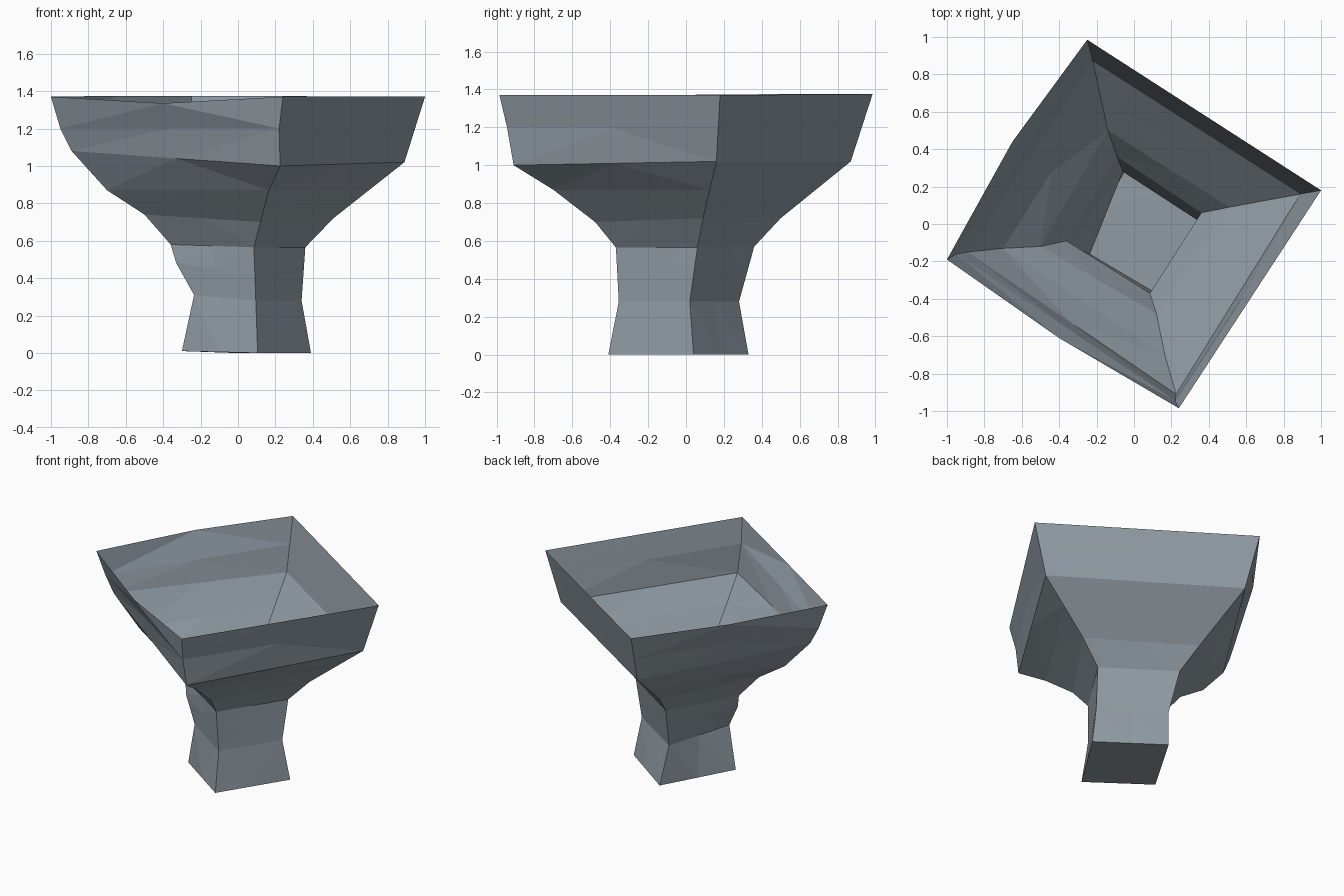
import bpy
import bmesh
from mathutils import Vector

default_cube = bpy.data.objects.get("Cube")
if default_cube:
    bpy.data.objects.remove(default_cube, do_unlink=True)

# Single blue-grey stone colour
stone = bpy.data.materials.new("blue_grey_stone")
stone.use_nodes = True
stone_colour = (0.28, 0.33, 0.37, 1)
stone.diffuse_color = stone_colour
stone.node_tree.nodes["Principled BSDF"].inputs["Base Color"].default_value = stone_colour

# Corner profiles from foot to rim: row number -> position on that row
left_corner = {0: (-.3, -.14, .01), 1: (-.235, -.16, .31), 2: (-.33, -.12, .48),
               3: (-.36, -.09, .58), 4: (-.5, -.12, .74), 5: (-.7, -.13, .87),
               6: (-.89, -.15, 1.08), 7: (-.95, -.16, 1.2), 8: (-1, -.19, 1.37)}
front_corner = {0: (.105, -.41, 0), 1: (.095, -.355, .28), 3: (.085, -.37, .565),
                4: (.12, -.48, .7), 5: (.165, -.7, .87), 6: (.225, -.91, 1),
                7: (.22, -.945, 1.2), 8: (.24, -.985, 1.37)}
right_corner = {0: (.39, .04, 0), 1: (.34, .02, .28), 3: (.36, .06, .565),
                4: (.51, .09, .72), 6: (.89, .16, 1.02), 8: (1, .18, 1.37)}
back_corner = {0: (-.02, .33, 0), 1: (-.06, .28, .28), 3: (-.09, .36, .57),
               4: (-.14, .5, .72), 6: (-.22, .87, 1.02), 8: (-.25, .985, 1.375)}
corners = [left_corner, front_corner, right_corner, back_corner]
RIM_ROW = 8


def corner_point(profile, row):
    """Position on a corner, interpolated where the row has no key."""
    below = max(key for key in profile if key <= row)
    above = min(key for key in profile if key >= row)
    if below == above:
        return Vector(profile[row])
    blend = (row - below) / (above - below)
    return Vector(profile[below]).lerp(Vector(profile[above]), blend)


# Each ring alternates corners and wall midpoints
def ring_points(row):
    points = []
    for index, profile in enumerate(corners):
        start = corner_point(profile, row)
        end = corner_point(corners[(index + 1) % len(corners)], row)
        points += [start, (start + end) / 2]
    if row == RIM_ROW:
        # Uneven, slightly bulging rim on the two walls beside the left corner
        points[1] = Vector((-.4, -.61, 1.335))
        points[-1] = Vector((-.65, .44, 1.375))
    return points


# Open square bowl, neck and closed foot as one thin shell
bm = bmesh.new()
rings = [[bm.verts.new(point) for point in ring_points(row)] for row in range(RIM_ROW + 1)]
for lower, upper in zip(rings, rings[1:]):
    for i in range(len(lower)):
        j = (i + 1) % len(lower)
        bm.faces.new((lower[i], lower[j], upper[j], upper[i]))
bm.faces.new(list(reversed(rings[0])))
bmesh.ops.triangulate(bm, faces=bm.faces[:])

mesh = bpy.data.meshes.new("pedestal_bowl")
bm.to_mesh(mesh)
bm.free()
mesh.materials.append(stone)
bowl = bpy.data.objects.new("pedestal_bowl", mesh)
bpy.context.collection.objects.link(bowl)
